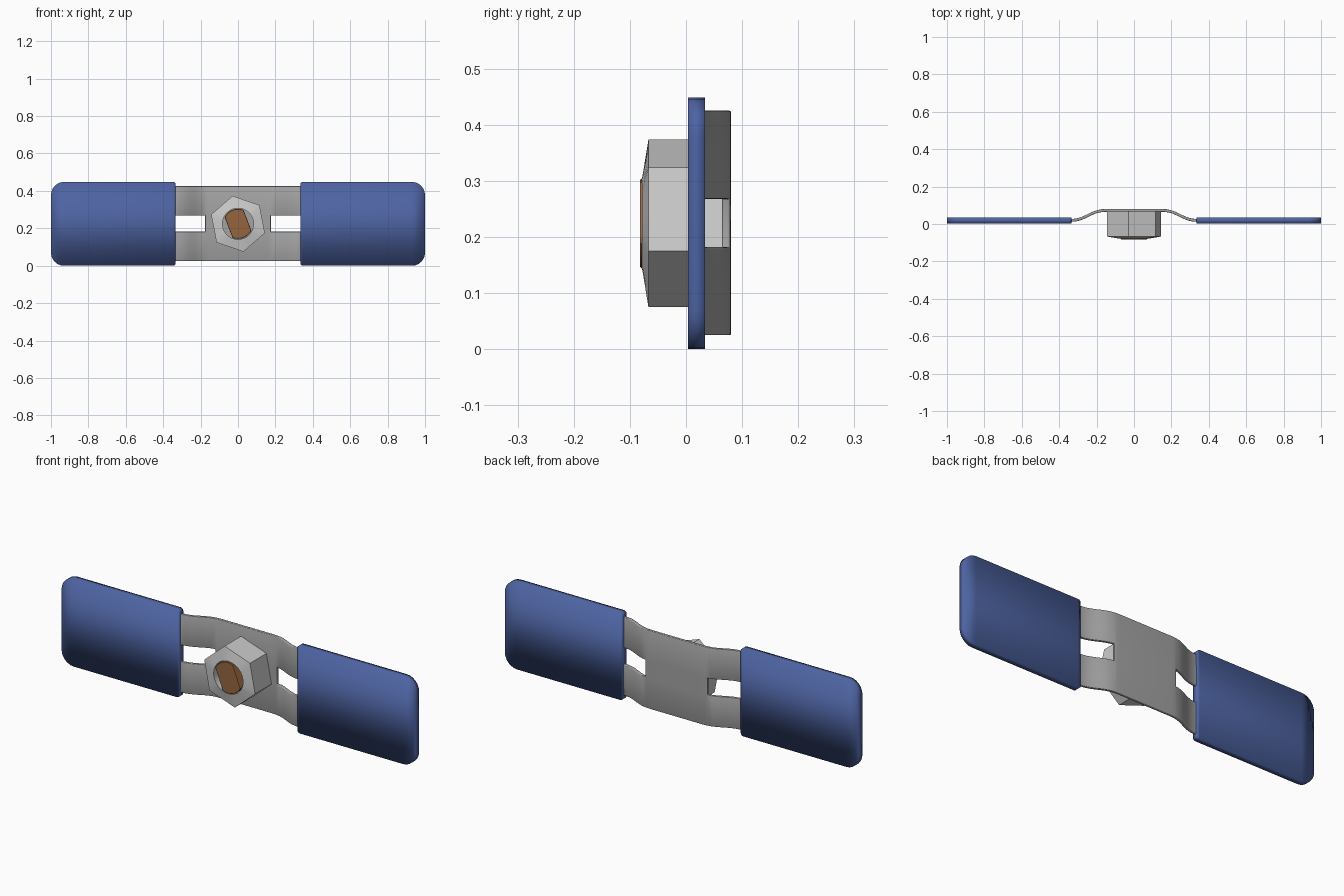
import bpy, bmesh, math

if "Cube" in bpy.data.objects:
    bpy.data.objects.remove(bpy.data.objects["Cube"])

ZC = 0.224  # centre height of the handle


def material(name, rgb):
    m = bpy.data.materials.new(name)
    m.diffuse_color = (*rgb, 1)
    m.use_nodes = True
    m.node_tree.nodes["Principled BSDF"].inputs["Base Color"].default_value = m.diffuse_color
    return m


BLUE = material("blue grip", (0.075, 0.125, 0.36))
STEEL = material("grey steel", (0.37, 0.37, 0.37))
NUT = material("light steel", (0.60, 0.60, 0.60))
BRASS = material("brown bolt", (0.30, 0.13, 0.05))


def finish(name, bm, mat, angle=None):
    bmesh.ops.remove_doubles(bm, verts=bm.verts, dist=1e-5)
    bmesh.ops.recalc_face_normals(bm, faces=bm.faces)
    me = bpy.data.meshes.new(name)
    bm.to_mesh(me)
    bm.free()
    me.materials.append(mat)
    ob = bpy.data.objects.new(name, me)
    bpy.context.collection.objects.link(ob)
    if angle:
        bpy.ops.object.select_all(action='DESELECT')
        ob.select_set(True)
        bpy.context.view_layer.objects.active = ob
        bpy.ops.object.shade_smooth_by_angle(angle=math.radians(angle))
    return ob


def loft(bm, rings, cap_start=False, cap_end=False):
    vs = [[bm.verts.new(p) for p in r] for r in rings]
    n = len(rings[0])
    for a, b in zip(vs, vs[1:]):
        for i in range(n):
            j = (i + 1) % n
            bm.faces.new((a[i], a[j], b[j], b[i]))
    if cap_start:
        bm.faces.new(vs[0])
    if cap_end:
        bm.faces.new(vs[-1])


# Grips: thin sleeves with rounded outer corners, softly shaded
def grip(name, side):
    h, x0, x1, ri, ro = 0.224, 0.333, 1.0, 0.014, 0.07
    cols = []
    for k in range(4):
        a = math.radians(30 * k)
        cols.append((x0 + ri * (1 - math.cos(a)), h - ri * (1 - math.sin(a))))
    for k in range(7):
        a = math.radians(90 - 15 * k)
        cols.append((x1 - ro * (1 - math.cos(a)), h - ro * (1 - math.sin(a))))
    rings = []
    for x, hz in cols:
        rings.append([(side * x, y, ZC + s * hz) for y, s in
                      ((0.004, -1), (0.004, 1), (0.034, 1), (0.034, -1))])
    bm = bmesh.new()
    loft(bm, rings, True, True)
    ob = finish(name, bm, BLUE, 179)
    return ob


grip("grip_right", 1)
grip("grip_left", -1)

# Bracket: bent strip with a slot on each side
half = [(0, 0.073), (0.145, 0.073), (0.165, 0.072), (0.175, 0.071), (0.195, 0.067),
        (0.215, 0.060), (0.235, 0.051), (0.255, 0.041), (0.275, 0.032),
        (0.295, 0.025), (0.315, 0.021), (0.336, 0.019), (0.40, 0.019)]
prof = [(-x, y) for x, y in half[:0:-1]] + half
levels = [0.025, 0.182, 0.268, 0.425]
bm = bmesh.new()
grid = [[bm.verts.new((x, y, z)) for z in levels] for x, y in prof]
for i in range(len(prof) - 1):
    mid = abs(prof[i][0] + prof[i + 1][0]) / 2
    for j in range(3):
        if j == 1 and 0.175 < mid < 0.336:
            continue  # slot
        bm.faces.new((grid[i][j], grid[i + 1][j], grid[i + 1][j + 1], grid[i][j + 1]))
bracket = finish("bracket", bm, STEEL, 35)
sol = bracket.modifiers.new("thickness", 'SOLIDIFY')
sol.thickness, sol.offset = 0.015, 0
bev = bracket.modifiers.new("soft edges", 'BEVEL')
bev.width, bev.segments = 0.003, 2
bev.limit_method, bev.angle_limit = 'ANGLE', math.radians(50)

# Nut: turned hexagon, sloped face and round bore
ROT, SEG = math.radians(41), 48


def ring(radius, y, hexagon=False):
    pts = []
    for i in range(SEG):
        a = 2 * math.pi * i / SEG
        r = radius
        if hexagon:
            r *= math.cos(math.pi / 6) / math.cos(a % (math.pi / 3) - math.pi / 6)
        pts.append((r * math.cos(a + ROT), y, ZC + r * math.sin(a + ROT)))
    return pts


bm = bmesh.new()
loft(bm, [ring(0.083, 0.066), ring(0.152, 0.066, True), ring(0.152, -0.067, True),
          ring(0.083, -0.078), ring(0.083, 0.066)])
finish("nut", bm, NUT, 25)

# Bolt: round shank with two parallel flats
R, FLAT, TILT = 0.080, 0.054, math.radians(21)
ca = math.acos(FLAT / R)
angs = [ca + (math.pi - 2 * ca) * k / 12 for k in range(13)]
angs += [a + math.pi for a in angs]


def bolt_ring(scale, y):
    return [(R * scale * math.cos(a + TILT), y, ZC + R * scale * math.sin(a + TILT))
            for a in angs]


bm = bmesh.new()
loft(bm, [bolt_ring(1, 0.066), bolt_ring(1, -0.079), bolt_ring(0.97, -0.082)], True, True)
finish("bolt", bm, BRASS, 35)
